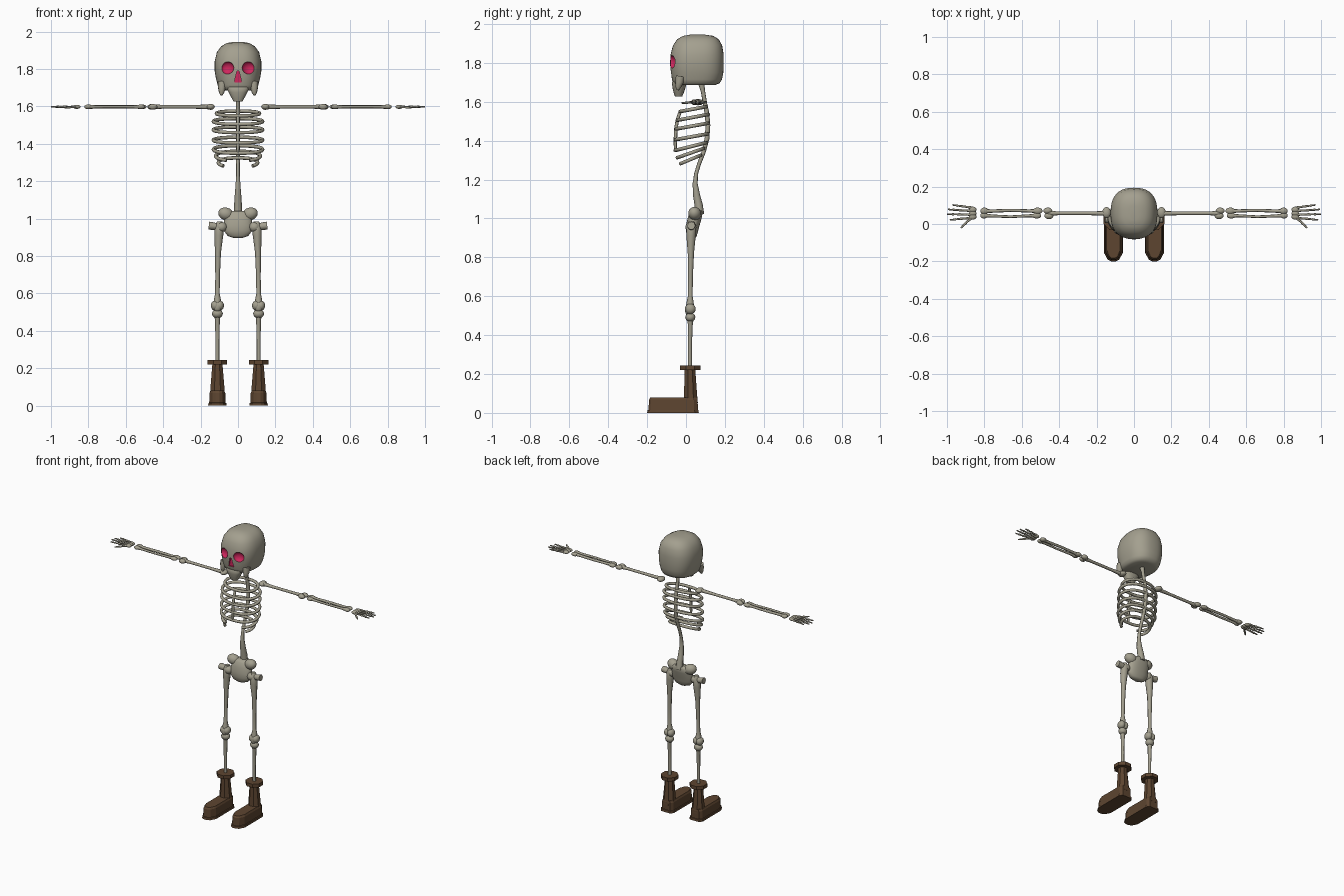
import bpy, bmesh, math
from mathutils import Vector, Matrix

if "Cube" in bpy.data.objects:
    bpy.data.objects.remove(bpy.data.objects["Cube"])


def material(name, rgb):
    m = bpy.data.materials.new(name)
    m.diffuse_color = (*rgb, 1)
    m.use_nodes = True
    m.node_tree.nodes["Principled BSDF"].inputs["Base Color"].default_value = m.diffuse_color
    return m


BONE = material("aged_bone", (0.37, 0.35, 0.275))
BOOT = material("brown_leather", (0.11, 0.06, 0.03))
PINK = material("crimson_socket", (0.62, 0.02, 0.11))


def finish(ob, mats, mirror=False, smooth=True):
    """Assign materials, mirror across x and shade."""
    for m in mats:
        ob.data.materials.append(m)
    bpy.ops.object.select_all(action='DESELECT')
    ob.select_set(True)
    bpy.context.view_layer.objects.active = ob
    if mirror:
        ob.modifiers.new("mirror", 'MIRROR').use_mirror_merge = False
        bpy.ops.object.modifier_apply(modifier="mirror")
    if smooth:
        bpy.ops.object.shade_smooth_by_angle(angle=math.radians(50))
    return ob


def from_bmesh(name, bm, mats, **kw):
    bmesh.ops.recalc_face_normals(bm, faces=bm.faces)
    me = bpy.data.meshes.new(name)
    bm.to_mesh(me)
    bm.free()
    ob = bpy.data.objects.new(name, me)
    bpy.context.collection.objects.link(ob)
    return finish(ob, mats, **kw)


def loft(name, rings, mats, **kw):
    bm = bmesh.new()
    vs = [[bm.verts.new(p) for p in r] for r in rings]
    n = len(rings[0])
    for a, b in zip(vs, vs[1:]):
        for i in range(n):
            bm.faces.new((a[i], a[(i + 1) % n], b[(i + 1) % n], b[i]))
    bm.faces.new(vs[0])
    bm.faces.new(vs[-1])
    return from_bmesh(name, bm, mats, **kw)


def ring(z, hw, y0, y1, n=32, power=2.0, cx=0, turn=0.0):
    """Horizontal superellipse with half width hw between y0 and y1."""
    pts = []
    for i in range(n):
        a = math.tau * (i + turn) / n
        c, s = math.cos(a), math.sin(a)
        pts.append((cx + hw * math.copysign(abs(c) ** (2 / power), c),
                    (y0 + y1) / 2 + (y1 - y0) / 2 * math.copysign(abs(s) ** (2 / power), s), z))
    return pts


def balls(name, specs, mats, mirror=True):
    """Ellipsoids: (centre, radii, optional z rotation, y rotation)."""
    bm = bmesh.new()
    for c, r, *rot in specs:
        rz, ry = (rot + [0, 0])[:2]
        mat = (Matrix.Translation(c) @ Matrix.Rotation(rz, 4, 'Z') @ Matrix.Rotation(ry, 4, 'Y')
               @ Matrix.Diagonal((*r, 1)))
        bmesh.ops.create_uvsphere(bm, u_segments=16, v_segments=10, radius=1, matrix=mat)
    return from_bmesh(name, bm, mats, mirror=mirror)


def tubes(name, paths, mirror=False):
    """Round bones; each path is a list of (x, y, z, radius)."""
    cu = bpy.data.curves.new(name, 'CURVE')
    cu.dimensions = '3D'
    cu.bevel_depth = 1
    cu.bevel_resolution = 2
    cu.use_fill_caps = True
    for path in paths:
        sp = cu.splines.new('POLY')
        sp.points.add(len(path) - 1)
        for p, (x, y, z, r) in zip(sp.points, path):
            p.co = (x, y, z, 1)
            p.radius = r
    ob = bpy.data.objects.new(name, cu)
    bpy.context.collection.objects.link(ob)
    bpy.ops.object.select_all(action='DESELECT')
    ob.select_set(True)
    bpy.context.view_layer.objects.active = ob
    bpy.ops.object.convert(target='MESH')
    ob = bpy.context.view_layer.objects.active
    return finish(ob, [BONE], mirror=mirror)


# Skull: rounded cranium with cut eye sockets and nose
skull = loft("skull", [ring(z, w, a, b, 40, 2.5) for z, w, a, b in (
    (1.945, .025, .02, .10), (1.939, .06, -.015, .14), (1.922, .09, -.045, .168),
    (1.89, .113, -.067, .186), (1.84, .125, -.08, .194), (1.79, .125, -.082, .194),
    (1.75, .118, -.078, .192), (1.715, .109, -.072, .185), (1.695, .102, -.066, .172),
    (1.686, .085, -.05, .15))], [BONE, PINK])

eye_cut = balls("eye_cutter", [((.056, -.073, 1.806), (.036, .024, .033), .38, .25)], [BONE, PINK])
nose_cut = loft("nose_cutter", [
    [(-w, -.12, z), (w, -.12, z), (w, -.066, z), (-w, -.066, z)]
    for z, w in ((1.79, .005), (1.75, .015), (1.728, .02))], [BONE, PINK], smooth=False)
for cutter in (eye_cut, nose_cut):
    cutter.hide_render = True
    for f in cutter.data.polygons:
        f.material_index = 1
    mod = skull.modifiers.new("cut", 'BOOLEAN')
    mod.operation = 'DIFFERENCE'
    mod.solver = 'EXACT'
    mod.object = cutter
    bpy.context.view_layer.objects.active = skull
    bpy.ops.object.modifier_apply(modifier="cut")
    bpy.data.objects.remove(cutter)
finish(skull, [])

# Upper jaw and cheek points
loft("jaw", [ring(z, w, a, b, 24, 2.5) for z, w, a, b in (
    (1.722, .07, -.055, .0), (1.70, .062, -.072, .002), (1.675, .05, -.07, -.002),
    (1.645, .034, -.063, -.012), (1.626, .024, -.056, -.02))], [BONE])
tubes("cheek_points", [[(.084, -.028, 1.73, .026), (.086, -.034, 1.70, .022),
                        (.088, -.04, 1.675, .015), (.089, -.042, 1.66, .006)]], mirror=True)

# Spine
tubes("spine", [[(0, y, z, r) for y, z, r in (
    (.075, 1.71, .017), (.088, 1.65, .011), (.098, 1.59, .011), (.108, 1.54, .012),
    (.113, 1.48, .012), (.108, 1.41, .012), (.09, 1.34, .011), (.067, 1.28, .010),
    (.052, 1.23, .010), (.047, 1.18, .013), (.054, 1.12, .018), (.065, 1.07, .021),
    (.07, 1.02, .024))]])

# Ribs: (front z, back z, half width, front y, back y, angular half gap at the front)
paths = []
for zf, zb, hw, yf, yb, gap in (
        (1.55, 1.575, .115, -.03, .105, 0), (1.505, 1.535, .132, -.045, .115, 0),
        (1.46, 1.49, .132, -.052, .115, 0), (1.405, 1.435, .132, -.055, .112, 0),
        (1.35, 1.39, .132, -.055, .105, 0), (1.31, 1.36, .12, -.052, .09, .45),
        (1.275, 1.325, .105, -.045, .075, .75)):
    for side in (-1, 1):
        p = []
        for i in range(19):
            a = (math.pi - gap) * i / 18
            t = (1 - math.cos(a)) / 2
            x = side * hw * math.sin(a) ** .8 if 0 < a < math.pi - 1e-6 else 0
            p.append((x, yb + (yf - yb) * t, zb + (zf - zb) * t, .0095))
        paths.append(p)
tubes("ribs", paths)
tubes("sternum", [[(0, -.03, 1.55, .008), (0, -.045, 1.505, .009), (0, -.052, 1.46, .009),
                   (0, -.055, 1.40, .009), (0, -.055, 1.35, .007)]])

# Pelvis: bowl with flared wings
loft("pelvis", [ring(z, w, a, b, 28, 2.3) for z, w, a, b in (
    (.897, .025, .015, .045), (.908, .055, .005, .055), (.935, .076, .0, .062),
    (.965, .075, .0, .07), (1.0, .075, .008, .08), (1.03, .07, .018, .085),
    (1.042, .045, .03, .08))], [BONE])
balls("pelvis_wings", [((.064, .045, 1.025), (.043, .033, .034), -.2, -.3)], [BONE])

# Legs
balls("hip_joints", [((.088, .025, .955), (.03, .028, .027))], [BONE])
tubes("hip_necks", [[(.07, .027, .95, .017), (.11, .027, .957, .018), (.14, .027, .961, .021),
                     (.156, .027, .963, .021)]], mirror=True)
tubes("thigh_bones", [[(.098, .027, .985, .014), (.1, .027, .955, .026), (.103, .026, .91, .024),
                       (.107, .025, .82, .016), (.109, .023, .70, .0125), (.11, .022, .60, .012),
                       (.11, .021, .57, .018), (.11, .021, .54, .022)]], mirror=True)
balls("knees", [((.098, .022, .535), (.023, .028, .027)), ((.122, .022, .535), (.023, .028, .027)),
                ((.11, .008, .528), (.02, .013, .025)), ((.11, .022, .492), (.029, .026, .024))], [BONE])
tubes("shin_bones", [[(.11, .022, .50, .022), (.11, .022, .46, .013), (.11, .02, .35, .0105),
                      (.11, .02, .20, .0105)]], mirror=True)

# Arms, held out sideways
Z, Y = 1.598, .057
tubes("upper_arms", [[(.14, Y, Z, .016), (.17, Y, Z, .012), (.25, Y, Z, .0095), (.40, Y, Z, .0095),
                      (.44, Y, Z, .013), (.46, Y, Z, .014)]], mirror=True)
balls("arm_joints", [((.147, Y + .004, Z), (.023, .03, .016)),
                     ((.461, Y + .014, Z), (.024, .017, .015)),
                     ((.455, Y - .014, Z), (.024, .017, .015)),
                     ((.515, Y + .013, Z), (.026, .018, .013)),
                     ((.52, Y - .012, Z), (.024, .016, .012)),
                     ((.80, Y + .013, Z), (.022, .018, .013)),
                     ((.802, Y - .012, Z), (.02, .016, .012))], [BONE])
tubes("forearm_bones", [
    [(.51, Y + .012, Z, .012), (.56, Y + .013, Z, .0085), (.66, Y + .016, Z, .0085),
     (.76, Y + .012, Z, .009), (.80, Y + .012, Z, .012)],
    [(.51, Y - .012, Z, .012), (.56, Y - .013, Z, .008), (.66, Y - .018, Z, .007),
     (.76, Y - .014, Z, .008), (.80, Y - .012, Z, .012)]], mirror=True)

# Hands: wrist bones, four fingers and a thumb
balls("wrists", [((.862, Y + dy, Z), (.02, .016, .011)) for dy in (-.018, 0, .02)], [BONE])
fingers = []
for y0, y1, tip in ((.088, .102, .97), (.070, .078, .995), (.050, .053, 1.0), (.033, .022, .985)):
    x0 = .87
    fingers.append([(x0 + (tip - x0) * t, y0 + (y1 - y0) * t, Z, r) for t, r in (
        (0, .008), (.2, .0055), (.42, .0055), (.48, .0075), (.55, .005), (.7, .005),
        (.75, .0065), (.82, .0045), (1, .004))])
fingers.append([(.87, .03, Z, .007), (.895, .01, Z - .002, .0055), (.90, .004, Z - .003, .007),
                (.917, -.012, Z - .004, .005), (.926, -.022, Z - .004, .004)])
tubes("fingers", fingers, mirror=True)

# Boots: faceted foot, tapered shaft and turned cuff
CX = .11


def foot_ring(z, w, back, toe):
    return [(CX + x, y, z) for x, y in (
        (-w * .7, back), (w * .7, back), (w, back - .02), (w, toe + .045), (w * .62, toe + .01),
        (w * .25, toe), (-w * .25, toe), (-w * .62, toe + .01), (-w, toe + .045), (-w, back - .02))]


loft("boot_feet", [foot_ring(0, .05, .066, -.2), foot_ring(.014, .048, .064, -.198),
                   foot_ring(.016, .044, .061, -.193), foot_ring(.068, .042, .06, -.19),
                   foot_ring(.08, .036, .057, -.183)], [BOOT], mirror=True, smooth=False)
loft("boot_shafts", [ring(z, w, a, b, 8, 2, CX, .5) for z, w, a, b in (
    (.05, .043, -.016, .064), (.09, .041, -.013, .06), (.225, .029, -.009, .05))],
    [BOOT], mirror=True, smooth=False)
loft("boot_cuffs", [ring(z, .056, -.036, .078, 8, 2, CX, .5) for z in (.22, .244)],
     [BOOT], mirror=True, smooth=False)
